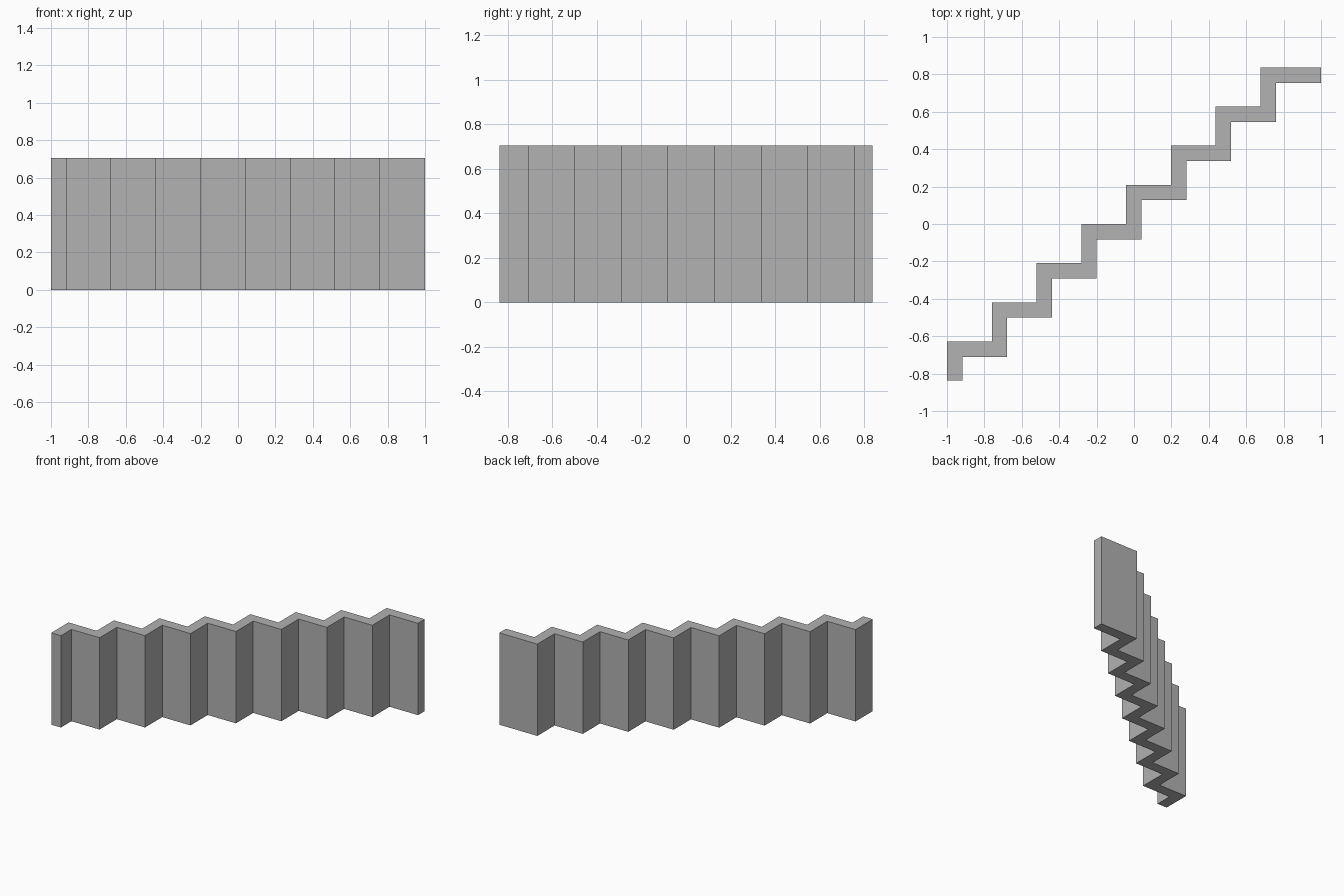
import bpy
import bmesh

cube = bpy.data.objects.get("Cube")
if cube:
    bpy.data.objects.remove(cube, do_unlink=True)

STEPS = 8
RUN, RISE = 0.2395, 0.2093      # plan spacing of the zigzag
THICK, HEIGHT = 0.082, 0.705
END_Y = 0.837

grey = bpy.data.materials.new("plain grey")
grey.use_nodes = True
grey.diffuse_color = (0.445, 0.445, 0.445, 1)
grey.node_tree.nodes["Principled BSDF"].inputs["Base Color"].default_value = grey.diffuse_color

# Outer corners of the zigzag, alternating legs along y and x
outer = [(-1, -END_Y)]
for i in range(STEPS):
    x, y = -1 + RUN * i, END_Y - RISE * (STEPS - 1 - i)
    outer += [(x, y), (x + RUN, y)]
outer[-1] = (1, END_Y)

# The inner side is the same path shifted diagonally by the wall thickness
inner = [(x + THICK, y - THICK) for x, y in outer]
inner[0] = (inner[0][0], -END_Y)
inner[-1] = (1, inner[-1][1])

# Floor strip of quads, extruded upward into the wall
bm = bmesh.new()
a = [bm.verts.new((x, y, 0)) for x, y in outer]
b = [bm.verts.new((x, y, 0)) for x, y in inner]
for i in range(len(a) - 1):
    bm.faces.new((a[i], b[i], b[i + 1], a[i + 1]))
raised = bmesh.ops.extrude_face_region(bm, geom=bm.faces[:], use_keep_orig=True)
bmesh.ops.translate(bm, vec=(0, 0, HEIGHT),
                    verts=[v for v in raised["geom"] if isinstance(v, bmesh.types.BMVert)])
bmesh.ops.recalc_face_normals(bm, faces=bm.faces[:])

mesh = bpy.data.meshes.new("zigzag_wall")
bm.to_mesh(mesh)
bm.free()
mesh.materials.append(grey)
wall = bpy.data.objects.new("zigzag_wall", mesh)
bpy.context.collection.objects.link(wall)
